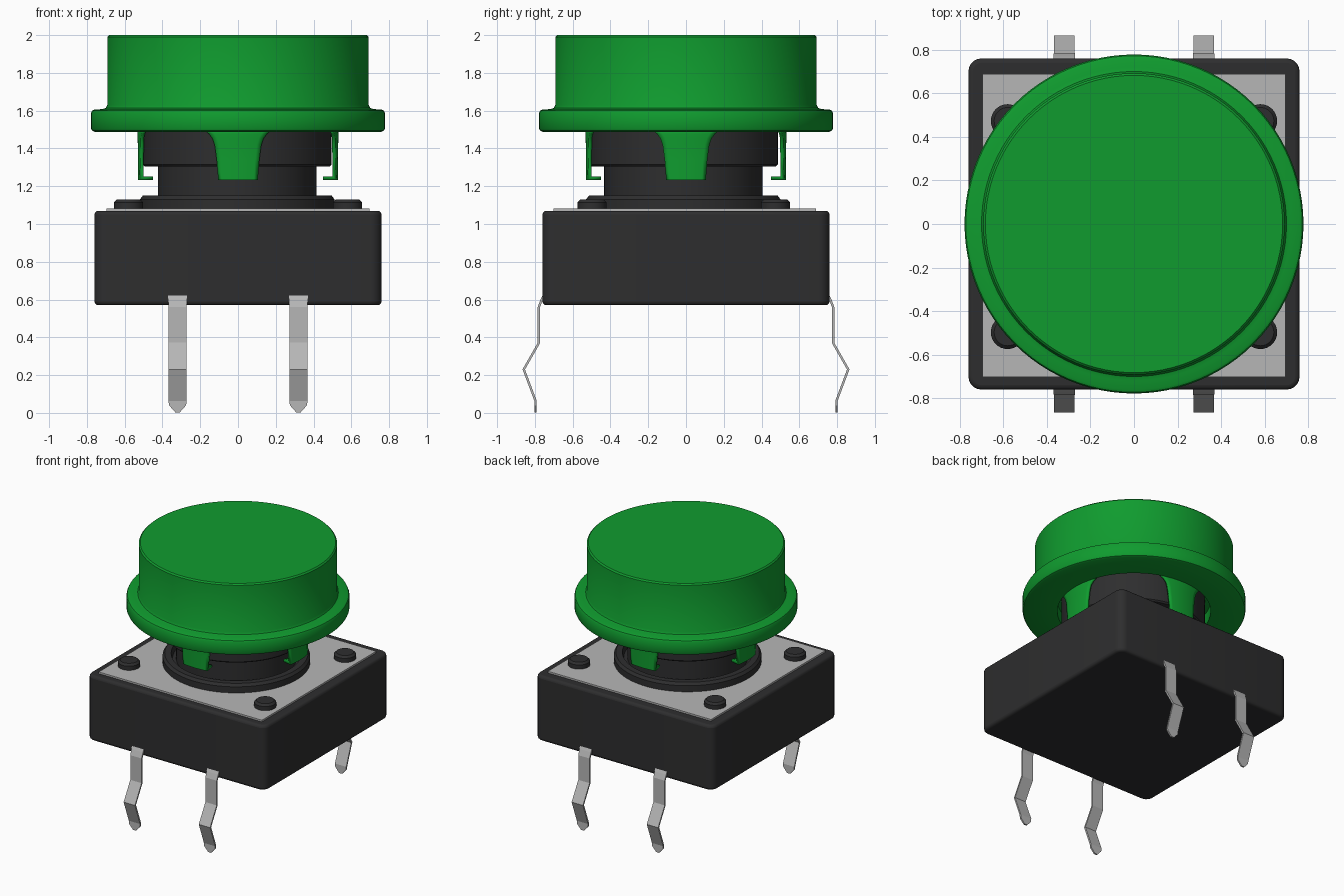
import bpy, bmesh, math
from mathutils import Matrix

if "Cube" in bpy.data.objects:
    bpy.data.objects.remove(bpy.data.objects["Cube"], do_unlink=True)


def material(name, colour):
    m = bpy.data.materials.new(name)
    m.use_nodes = True
    m.diffuse_color = (*colour, 1)
    m.node_tree.nodes["Principled BSDF"].inputs["Base Color"].default_value = (*colour, 1)
    return m


GREEN = material("green plastic", (0.005, 0.33, 0.028))
BLACK = material("black plastic", (0.027, 0.027, 0.028))
SILVER = material("silver metal", (0.47, 0.47, 0.47))


def finish(name, bm, mat, smooth=True):
    bmesh.ops.recalc_face_normals(bm, faces=bm.faces)
    mesh = bpy.data.meshes.new(name)
    bm.to_mesh(mesh)
    bm.free()
    mesh.materials.append(mat)
    ob = bpy.data.objects.new(name, mesh)
    bpy.context.collection.objects.link(ob)
    if smooth:
        bpy.ops.object.select_all(action="DESELECT")
        ob.select_set(True)
        bpy.context.view_layer.objects.active = ob
        bpy.ops.object.shade_smooth_by_angle(angle=math.radians(35))
    return ob


def lathe(name, profile, mat, centre=(0, 0), steps=96):
    """Spin a radius/height profile around the vertical axis."""
    bm = bmesh.new()
    verts = [bm.verts.new((r, 0, z)) for r, z in profile]
    edges = [bm.edges.new(pair) for pair in zip(verts, verts[1:])]
    bmesh.ops.spin(bm, geom=verts + edges, cent=(0, 0, 0), axis=(0, 0, 1),
                   angle=math.tau, steps=steps, use_duplicate=False)
    bmesh.ops.remove_doubles(bm, verts=bm.verts, dist=1e-4)
    bmesh.ops.translate(bm, verts=bm.verts, vec=(*centre, 0))
    return finish(name, bm, mat)


def box(name, size, bottom, top, mat, corner=0.0, y=0.0):
    """Square block with optionally rounded upright corners."""
    bm = bmesh.new()
    bmesh.ops.create_cube(bm, size=1, matrix=Matrix.Translation((0, y, (bottom + top) / 2))
                          @ Matrix.Diagonal((size, size, top - bottom, 1)))
    if corner:
        upright = [e for e in bm.edges if abs(e.verts[0].co.z - e.verts[1].co.z) > 0.1]
        bmesh.ops.bevel(bm, geom=upright, offset=corner, segments=5, affect="EDGES", profile=0.5)
    return finish(name, bm, mat, smooth=bool(corner))


def sheet(name, rows, mat, thickness, offset, turn=0.0):
    """Thicken a grid of points given row by row, turned about the vertical axis."""
    bm = bmesh.new()
    grid = [[bm.verts.new(p) for p in row] for row in rows]
    for a, b in zip(grid, grid[1:]):
        for i in range(len(a) - 1):
            bm.faces.new((a[i], a[i + 1], b[i + 1], b[i]))
    bmesh.ops.rotate(bm, verts=bm.verts, cent=(0, 0, 0), matrix=Matrix.Rotation(turn, 3, "Z"))
    ob = finish(name, bm, mat)
    mod = ob.modifiers.new("thickness", "SOLIDIFY")
    mod.thickness, mod.offset, mod.use_even_offset = thickness, offset, True
    return ob


# Housing and metal cover plate
housing = box("housing", 1.52, 0.57, 1.07, BLACK, corner=0.06)
bevel = housing.modifiers.new("soft edges", "BEVEL")
bevel.width, bevel.segments = 0.02, 3
bevel.limit_method, bevel.angle_limit = "ANGLE", math.radians(40)
box("cover_plate", 1.39, 1.05, 1.083, SILVER, y=-0.007)

# Rivet heads in the plate corners
for sx, side in ((1, "left"), (-1, "right")):
    for sy, end in ((-1, "front"), (1, "back")):
        lathe(f"rivet_{end}_{side}",
              [(0, 1.06), (0.077, 1.06), (0.077, 1.115), (0.062, 1.13), (0, 1.13)],
              BLACK, (sx * 0.58, sy * 0.485 - 0.012), 32)

# Collar and plunger
AXIS = (-0.004, -0.014)
lathe("collar", [(0, 1.06), (0.515, 1.06), (0.515, 1.13), (0.5, 1.15), (0.455, 1.15),
                 (0.445, 1.11), (0, 1.11)], BLACK, AXIS)
lathe("plunger", [(0, 1.09), (0.42, 1.09), (0.42, 1.305), (0.49, 1.305), (0.5, 1.315),
                  (0.5, 1.6), (0, 1.6)], BLACK, AXIS)

# Cap: flanged cylinder with a shallow socket underneath
lathe("cap", [(0, 2.0), (0.682, 2.0), (0.692, 1.99), (0.692, 1.63), (0.7, 1.614),
              (0.72, 1.608), (0.76, 1.606), (0.772, 1.6), (0.778, 1.588),
              (0.778, 1.505), (0.772, 1.494), (0.758, 1.488),
              (0.535, 1.488), (0.535, 1.58), (0, 1.58)], GREEN)

# Cap clips: flared curved tongues ending in an inward hook
CLIP = [(0.533, 1.5, 0.18), (0.533, 1.478, 0.155), (0.533, 1.455, 0.137),
        (0.53, 1.42, 0.124), (0.53, 1.34, 0.113), (0.53, 1.234, 0.105), (0.46, 1.234, 0.092)]
for k, side in enumerate(("front", "left", "back", "right")):
    rows = []
    for r, z, half in CLIP:
        spread = math.asin(half / r)
        angles = [spread * (i / 5 - 1) for i in range(11)]
        rows.append([(r * math.sin(a), -r * math.cos(a), z) for a in angles])
    sheet(f"cap_clip_{side}", rows, GREEN, 0.018, -1, k * math.pi / 2)

# Kinked pins with tapered tips: depth, height, half width
PIN = [(0.752, 0.625, 0.05), (0.764, 0.6, 0.05), (0.779, 0.56, 0.048), (0.779, 0.37, 0.048),
       (0.859, 0.23, 0.048), (0.797, 0.065, 0.048), (0.797, 0.04, 0.045), (0.797, 0.003, 0.012)]
for sx, side in ((1, "left"), (-1, "right")):
    for turn, end in ((0, "front"), (math.pi, "back")):
        # The half turn swaps sides, so start from the opposite one at the back
        cx = 0.32 * sx * (1 if end == "front" else -1)
        rows = [[(cx - w, -d, z), (cx + w, -d, z)] for d, z, w in PIN]
        pin = sheet(f"pin_{end}_{side}", rows, SILVER, 0.012, 0, turn)
        pin.data.shade_flat()
